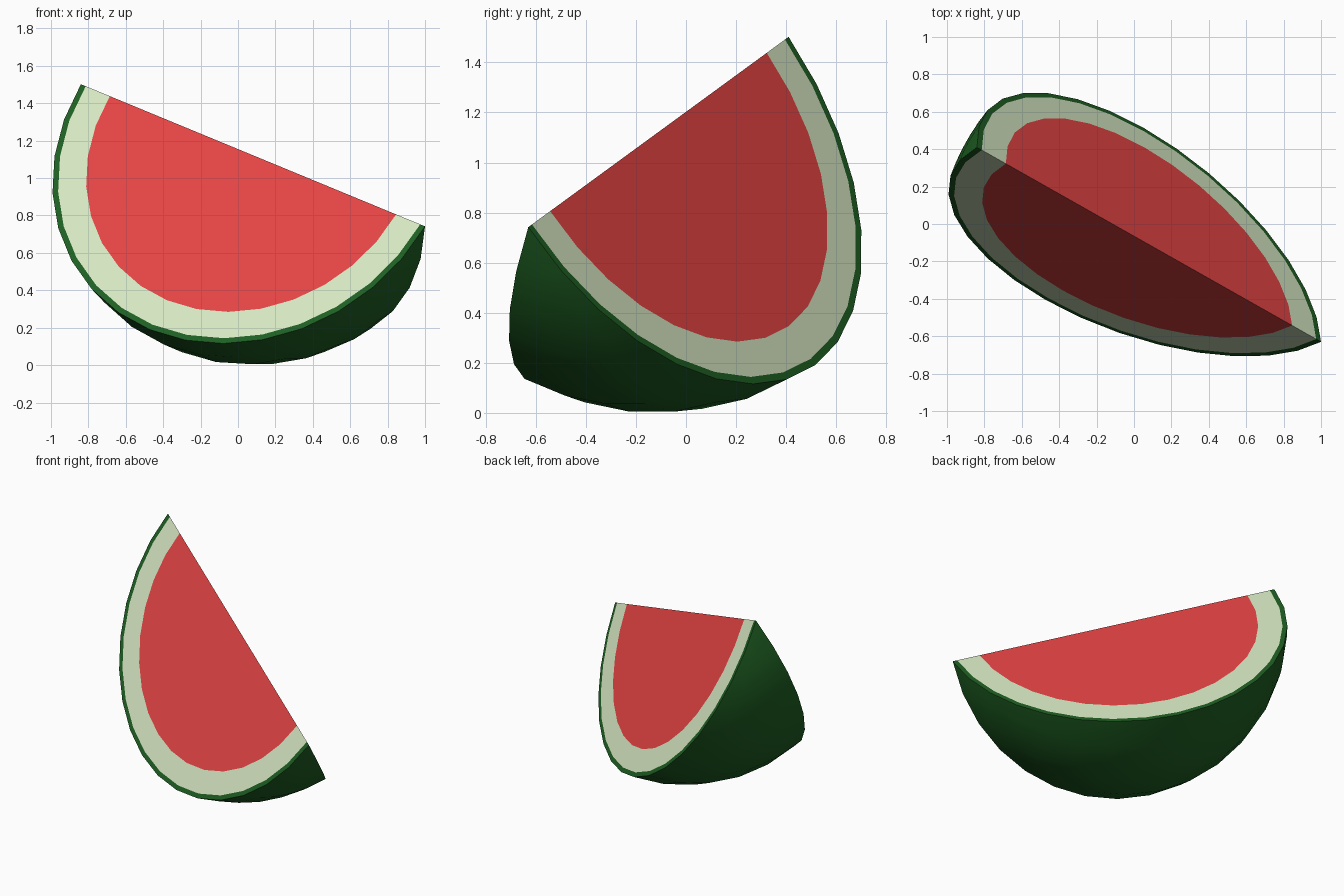
import bpy, bmesh
from math import sin, cos, pi, radians
from mathutils import Vector, Matrix

cube = bpy.data.objects.get("Cube")
if cube:
    bpy.data.objects.remove(cube, do_unlink=True)

RADIUS = 1.123
RINGS = 16               # steps from tip to tip
STEPS = 5                # steps across the skin
WEDGE = radians(56.25)   # angle between the two cut faces

# Tilted frame: long cut edge, direction into the fruit, and sideways
along = Vector((0.92, -0.52, -0.38)).normalized()
down = Vector((0, 0, -1))
inward = (down - along * down.dot(along)).normalized()
side = along.cross(inward)
PLACE = Matrix.Translation((0.08, -0.11, 1.122)) @ Matrix((along, inward, side)).transposed().to_4x4()


def material(name, color):
    mat = bpy.data.materials.new(name)
    mat.use_nodes = True
    mat.diffuse_color = (*color, 1)
    bsdf = mat.node_tree.nodes["Principled BSDF"]
    bsdf.inputs["Base Color"].default_value = (*color, 1)
    bsdf.inputs["Roughness"].default_value = 0.8
    return mat


def point(r, i, j):
    """Point at radius r, i steps from tip to tip, j steps across the wedge."""
    t = pi * i / RINGS
    p = WEDGE * (j / STEPS - 0.5)
    return Vector((cos(t), sin(t) * cos(p), sin(t) * sin(p))) * r


def layer(name, r_in, r_out, mat):
    """Wedge-shaped shell between two radii, closed by two flat cut faces."""
    bm = bmesh.new()
    cache = {}

    def face(*corners):
        verts = []
        for co in corners:
            key = tuple(round(c, 5) + 0.0 for c in co)
            if key not in cache:
                cache[key] = bm.verts.new(co)
            if cache[key] not in verts:
                verts.append(cache[key])
        if len(verts) > 2:
            bm.faces.new(verts)

    for i in range(RINGS):
        for j in (0, STEPS):
            face(point(r_in, i, j), point(r_out, i, j),
                 point(r_out, i + 1, j), point(r_in, i + 1, j))
        for j in range(STEPS):
            for r in (r_in, r_out):
                face(point(r, i, j), point(r, i + 1, j),
                     point(r, i + 1, j + 1), point(r, i, j + 1))

    bmesh.ops.recalc_face_normals(bm, faces=bm.faces[:])
    mesh = bpy.data.meshes.new(name)
    bm.to_mesh(mesh)
    bm.free()
    mesh.materials.append(mat)
    obj = bpy.data.objects.new(name, mesh)
    bpy.context.collection.objects.link(obj)
    obj.matrix_world = PLACE
    return obj


# Skin, pale rind and red flesh
parts = [
    layer("skin", RADIUS * 0.972, RADIUS, material("dark green", (0.013, 0.114, 0.016))),
    layer("rind", RADIUS * 0.832, RADIUS * 0.972, material("pale green", (0.686, 0.815, 0.552))),
    layer("flesh", 0, RADIUS * 0.832, material("red", (0.78, 0.058, 0.058))),
]

# Smooth the round skin, keep the cut edges sharp
bpy.ops.object.select_all(action='DESELECT')
for obj in parts:
    obj.select_set(True)
bpy.context.view_layer.objects.active = parts[0]
bpy.ops.object.shade_smooth_by_angle(angle=radians(30))
